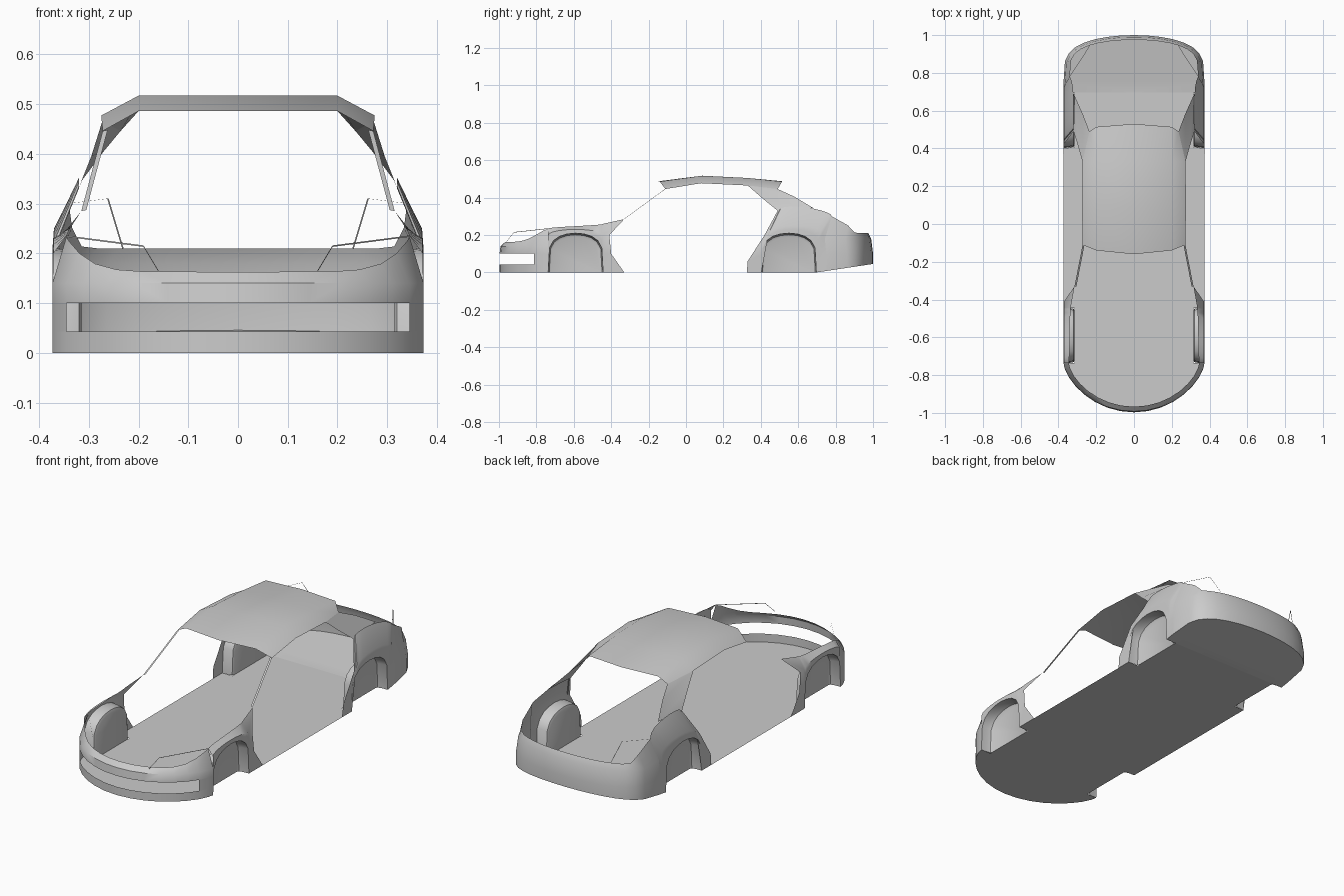
import bpy
import bmesh
from math import sin, cos, pi, radians
from mathutils import Vector

default = bpy.data.objects.get("Cube")
if default:
    bpy.data.objects.remove(default, do_unlink=True)

grey = bpy.data.materials.new("body_grey")
grey.use_nodes = True
colour = (.6, .6, .6, 1)
grey.diffuse_color = colour
grey.node_tree.nodes["Principled BSDF"].inputs["Base Color"].default_value = colour

# Shared dimensions
side = .373
well = .315
front_hub = -.59
rear_hub = .55
radius = .147
nose_start = front_hub - radius
tail_start = .75
quarter_turn = [pi / 2 * i / 8 for i in range(9)]
half_turn = [pi * i / 10 for i in range(11)]
parts = []


def loft(name, sections, outward, cap_last=False):
    """Skin equal-length sections into a half sheet, face it outward and mirror it."""
    bm = bmesh.new()
    rows = [[bm.verts.new(point) for point in section] for section in sections]
    for a, b in zip(rows, rows[1:]):
        for i in range(len(a) - 1):
            bm.faces.new((a[i], a[i + 1], b[i + 1], b[i]))
    if cap_last:
        bm.faces.new(rows[-1])
    bmesh.ops.remove_doubles(bm, verts=bm.verts, dist=.0005)
    bmesh.ops.recalc_face_normals(bm, faces=bm.faces)
    facing = sum((face.normal * face.calc_area() for face in bm.faces), Vector())
    if facing.dot(Vector(outward)) < 0:
        bmesh.ops.reverse_faces(bm, faces=bm.faces)
    mesh = bpy.data.meshes.new(name)
    bm.to_mesh(mesh)
    bm.free()
    mesh.materials.append(grey)
    obj = bpy.data.objects.new(name, mesh)
    bpy.context.scene.collection.objects.link(obj)
    obj.modifiers.new("mirror", 'MIRROR')
    parts.append(obj)


def ribbon(name, path, offset, outward):
    """Narrow strip following a path."""
    shifted = [Vector(point) + Vector(offset) for point in path]
    loft(name, [path, shifted], outward)


def arch(hub, angle, scale=1):
    """Position along the car and height of a point on a wheel arch."""
    height = .21 * max(sin(angle), 0) ** .4
    return hub - radius * scale * cos(angle), height * scale


def nose(angle, z, width=side, depth=.26):
    """Point on the rounded plan of the nose."""
    return width * sin(angle), nose_start - depth * abs(cos(angle)) ** 1.3, z


def tail(angle, width=side, start=tail_start, end=1):
    """Plan position on the blunter curve of the tail."""
    return width * sin(angle), start + (end - start) * abs(cos(angle)) ** .5


def tail_floor(angle):
    x, y = tail(angle)
    return x, y, .15 * (y - rear_hub - radius)


# Floor pan, narrowed between the wheels and rising at the tail
edge = [nose(a, 0) for a in quarter_turn]
for hub in (front_hub, rear_hub):
    for x, offset in ((well, -.99), (well, .99), (side, 1)):
        if hub == rear_hub and offset == -.99:
            edge.append((side, hub - radius, 0))
        edge.append((x, hub + radius * offset, 0))
edge += [tail_floor(a) for a in reversed(quarter_turn)]
loft("floor_pan", [[(0, y, z), (x, y, z)] for x, y, z in edge], (0, 0, 1))

# Front lip, the corner beside the intake, and the bumper
lip = [nose(a, .043) for a in quarter_turn]
bumper = [nose(a, .1) for a in quarter_turn]
loft("front_lip", [[nose(a, 0) for a in quarter_turn], lip], (0, -1, 0))
loft("front_corner", [lip[-3:], bumper[-3:]], (1, -1, 0))
bumper_middle = [nose(a, .14, side, .255) for a in quarter_turn]
bumper_top = [nose(a, .163 + .07 * sin(a) ** 8, .345, .23) for a in quarter_turn]
loft("front_bumper", [bumper, bumper_middle, bumper_top], (0, -1, 0))

# Headlight and taillight opening rims
ribbon("headlight_rim", [(.16, -.96, .163), (.19, -.92, .213), bumper_top[-1]],
       (0, 0, .003), (0, 0, 1))
ribbon("taillight_rim", [(.23, .95, .21), (.26, .9, .31), (.34, .78, .3)],
       (.003, 0, 0), (1, 0, 0))


def fender_section(bottom, shoulder, belt):
    """Fender section from its lower edge to the belt line."""
    bottom, shoulder = Vector(bottom), Vector(shoulder)
    return [bottom, bottom.lerp(shoulder, .5), shoulder, Vector(belt)]


# Front fender, ending in the curved door opening
pillar_foot = (well, -.33, .285)
sections = []
for a in half_turn:
    y, z = arch(front_hub, a)
    along = a / pi
    sections.append(fender_section((side, y, z), (.371, y, .2 + .03 * sin(a)),
                                   (.345 - .01 * along, y, .235 + .025 * along)))
sections.append([(side, -.33, 0), (side, -.4, .1), (.37, -.41, .2), pillar_foot])
loft("front_fender", sections, (1, 0, 0))

# Rear fender, starting at the door opening and running into the tail
sections = [[(side, .325, 0), (side, .33, .06), (side, .42, .2), (.32, .49, .33)]]
for a in half_turn:
    y, z = arch(rear_hub, a)
    along = (1 - cos(a)) / 2
    belt = Vector((.32 + .02 * along ** 8, .5 + .28 * along,
                   .335 - .035 * along + .03 * sin(a)))
    shoulder = (.37, y + (belt.y - y) * .4, .21 + .04 * sin(a))
    sections.append(fender_section((side, y, z), shoulder, belt))

# Tail: sections turn from the fender round to the middle of the bumper
tail_sections = []
for a in reversed(quarter_turn):
    x, y = tail(a)
    top = tail(a, .34, .78, .975)
    tail_sections.append([tail_floor(a), (x, y, .1), (x * .98, y * .99, .18),
                          (*top, .21 + .09 * sin(a) ** 40)])
loft("rear_fender", sections + tail_sections[:1], (1, 0, 0))
loft("rear_bumper", tail_sections, (0, 1, 0))

# Roof: ridge station, ridge height, edge station, edge half width
sections = []
for y, z, edge_y, width in ((-.16, .486, -.11, .272), (.09, .517, .08, .275),
                            (.33, .505, .33, .273), (.53, .486, .49, .236)):
    sections.append([(0, y, z), (.2, y + (edge_y - y) * .4, z), (width, edge_y, z - .04)])
loft("roof", sections, (0, 0, 1))
roof_front, roof_side, roof_rear = (sections[i][-1] for i in (0, 2, 3))

# Windscreen pillar and broad rear pillar
ribbon("front_pillar", [pillar_foot, roof_front], (-.01, 0, .002), (1, -1, 1))
loft("rear_pillar", [[roof_side, roof_rear],
                     [(.295, .41, .395), (.27, .58, .405)],
                     [(.32, .49, .33), (.315, .68, .345)]], (1, 0, 0))

# Wheel housings: the arch drawn in towards a rounded inner wall
for name, hub in (("front", front_hub), ("rear", rear_hub)):
    rings = [[(x, *arch(hub, a, scale)) for a in half_turn]
             for x, scale in ((side, 1), (.34, .99), (.32, .96), (well, .9))]
    loft(name + "_wheel_housing", rings, (1, 0, 0), cap_last=True)

# Smooth shading with crisp creases
bpy.ops.object.select_all(action='DESELECT')
for part in parts:
    part.select_set(True)
bpy.context.view_layer.objects.active = parts[0]
bpy.ops.object.shade_smooth_by_angle(angle=radians(40))
